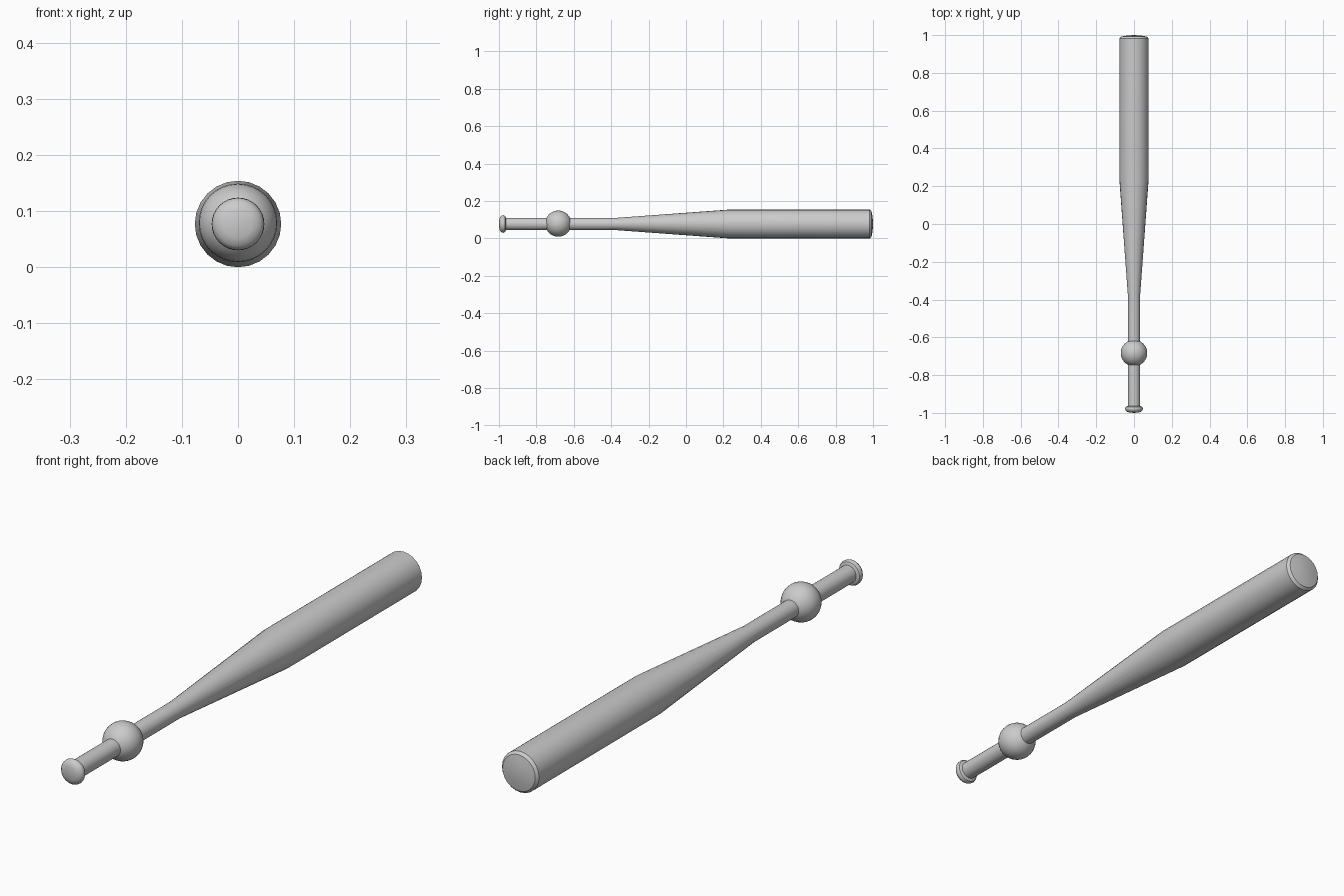
import bpy, bmesh, math

if "Cube" in bpy.data.objects:
    bpy.data.objects.remove(bpy.data.objects["Cube"])

AXIS_Z = 0.077  # height of the long axis


def lathe(name, profile, sides=24):
    """Revolve (y, radius) points around the long axis, closing both ends."""
    bm = bmesh.new()
    rings = []
    for y, r in profile:
        if r == 0:
            rings.append([bm.verts.new((0, y, AXIS_Z))])
        else:
            rings.append([bm.verts.new((r * math.cos(2 * math.pi * i / sides), y,
                                        AXIS_Z + r * math.sin(2 * math.pi * i / sides)))
                          for i in range(sides)])
    for a, b in zip(rings, rings[1:]):
        for i in range(sides):
            j = (i + 1) % sides
            corners = [a[i % len(a)], a[j % len(a)], b[j % len(b)], b[i % len(b)]]
            bm.faces.new(list(dict.fromkeys(corners)))
    bmesh.ops.recalc_face_normals(bm, faces=bm.faces)
    mesh = bpy.data.meshes.new(name)
    bm.to_mesh(mesh)
    bm.free()
    obj = bpy.data.objects.new(name, mesh)
    bpy.context.collection.objects.link(obj)
    smooth(obj)
    return obj


def smooth(obj):
    bpy.ops.object.select_all(action='DESELECT')
    obj.select_set(True)
    bpy.context.view_layer.objects.active = obj
    bpy.ops.object.shade_smooth_by_angle(angle=math.radians(35))


# Handle, taper and barrel with a slightly domed tip
lathe("bat_body", [(-0.98, 0), (-0.98, 0.033), (-0.37, 0.033), (0.23, 0.077),
                   (0.982, 0.077), (0.992, 0.068), (0.998, 0.035), (1.0, 0)])

# Rounded knob closing the handle
lathe("handle_knob", [(-1.0, 0), (-0.998, 0.025), (-0.993, 0.039), (-0.984, 0.046),
                      (-0.976, 0.047), (-0.968, 0.043), (-0.963, 0.033), (-0.963, 0)], 32)

# Ball threaded on the handle
bpy.ops.mesh.primitive_uv_sphere_add(segments=32, ring_count=16, radius=0.07,
                                     location=(0, -0.683, AXIS_Z + 0.002),
                                     rotation=(math.pi / 2, 0, 0))
ball = bpy.context.object
ball.name = "grip_ball"
smooth(ball)
